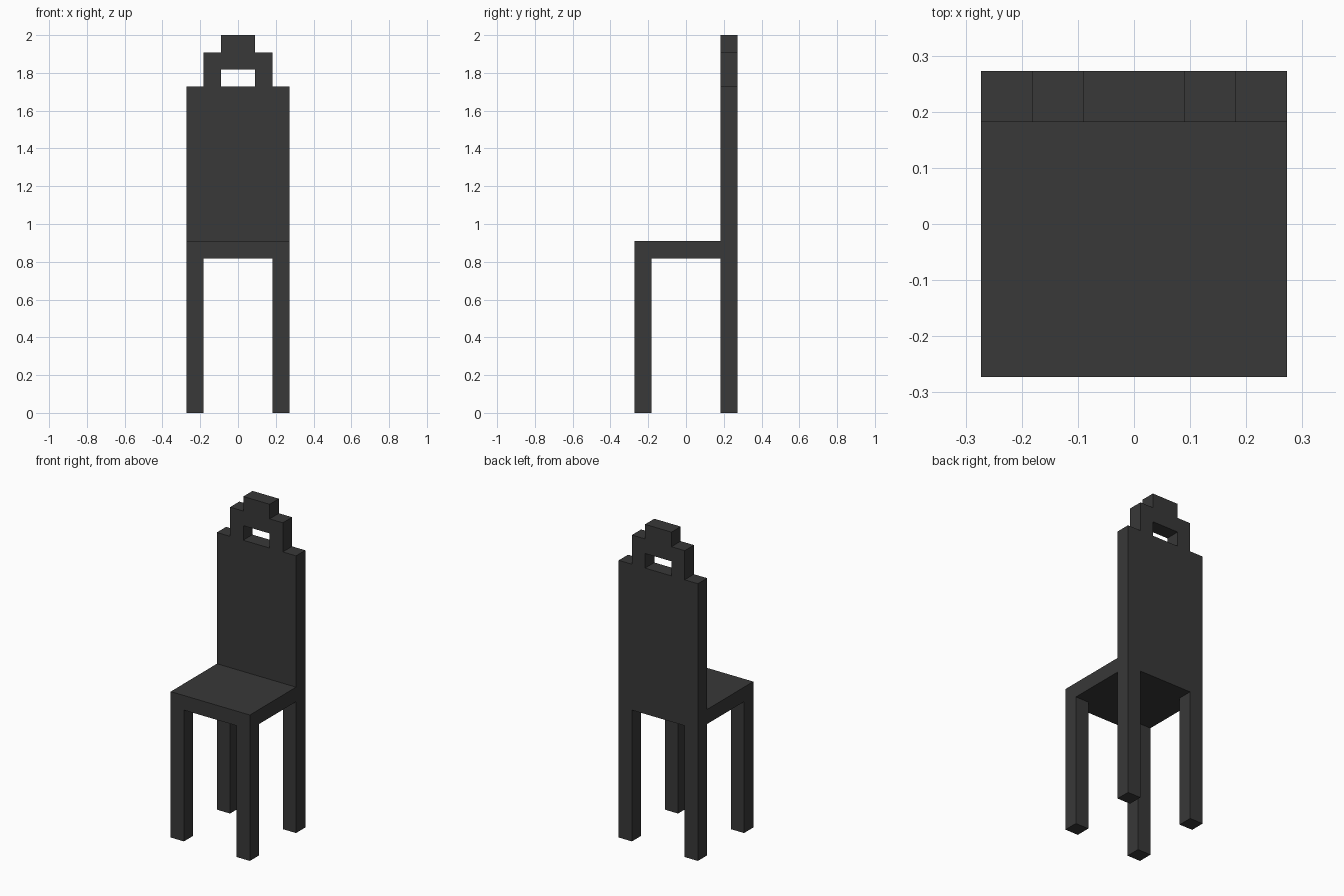
import bpy, bmesh
from mathutils import Matrix

if "Cube" in bpy.data.objects:
    bpy.data.objects.remove(bpy.data.objects["Cube"])

U = 2 / 22  # the whole chair sits on a 22-step grid

mat = bpy.data.materials.new("charcoal")
mat.diffuse_color = (0.04, 0.04, 0.04, 1)
mat.use_nodes = True
mat.node_tree.nodes["Principled BSDF"].inputs["Base Color"].default_value = mat.diffuse_color


def add_object(name, bm):
    bmesh.ops.recalc_face_normals(bm, faces=bm.faces)
    mesh = bpy.data.meshes.new(name)
    bm.to_mesh(mesh)
    bm.free()
    mesh.materials.append(mat)
    obj = bpy.data.objects.new(name, mesh)
    bpy.context.collection.objects.link(obj)
    return obj


def box(name, lo, hi):
    bm = bmesh.new()
    size = [(b - a) * U for a, b in zip(lo, hi)]
    mid = [(a + b) / 2 * U for a, b in zip(lo, hi)]
    bmesh.ops.create_cube(bm, size=1, matrix=Matrix.Translation(mid) @ Matrix.Diagonal((*size, 1)))
    return add_object(name, bm)


# Back: half outline with rear leg, backrest, stepped top and handle hole, mirrored in x
half = [(0, 9), (2, 9), (2, 0), (3, 0), (3, 19), (2, 19), (2, 21), (1, 21),
        (1, 22), (0, 22), (0, 20), (1, 20), (1, 19), (0, 19)]
bm = bmesh.new()
face = bm.faces.new([bm.verts.new((x * U, 2 * U, z * U)) for x, z in half])
ext = bmesh.ops.extrude_face_region(bm, geom=[face], use_keep_orig=True)
moved = [v for v in ext["geom"] if isinstance(v, bmesh.types.BMVert)]
bmesh.ops.translate(bm, vec=(0, U, 0), verts=moved)
# Open the faces on the mirror plane
seam = [f for f in bm.faces if all(abs(v.co.x) < 1e-5 for v in f.verts)]
bmesh.ops.delete(bm, geom=seam, context='FACES')
back = add_object("backrest_with_rear_legs", bm)
mirror = back.modifiers.new("mirror", 'MIRROR')
mirror.use_clip = True

# Seat
box("seat", (-3, -3, 9), (3, 2, 10))

# Front legs
for side, x in (("left", -3), ("right", 2)):
    box(f"front_leg_{side}", (x, -3, 0), (x + 1, -2, 9))
